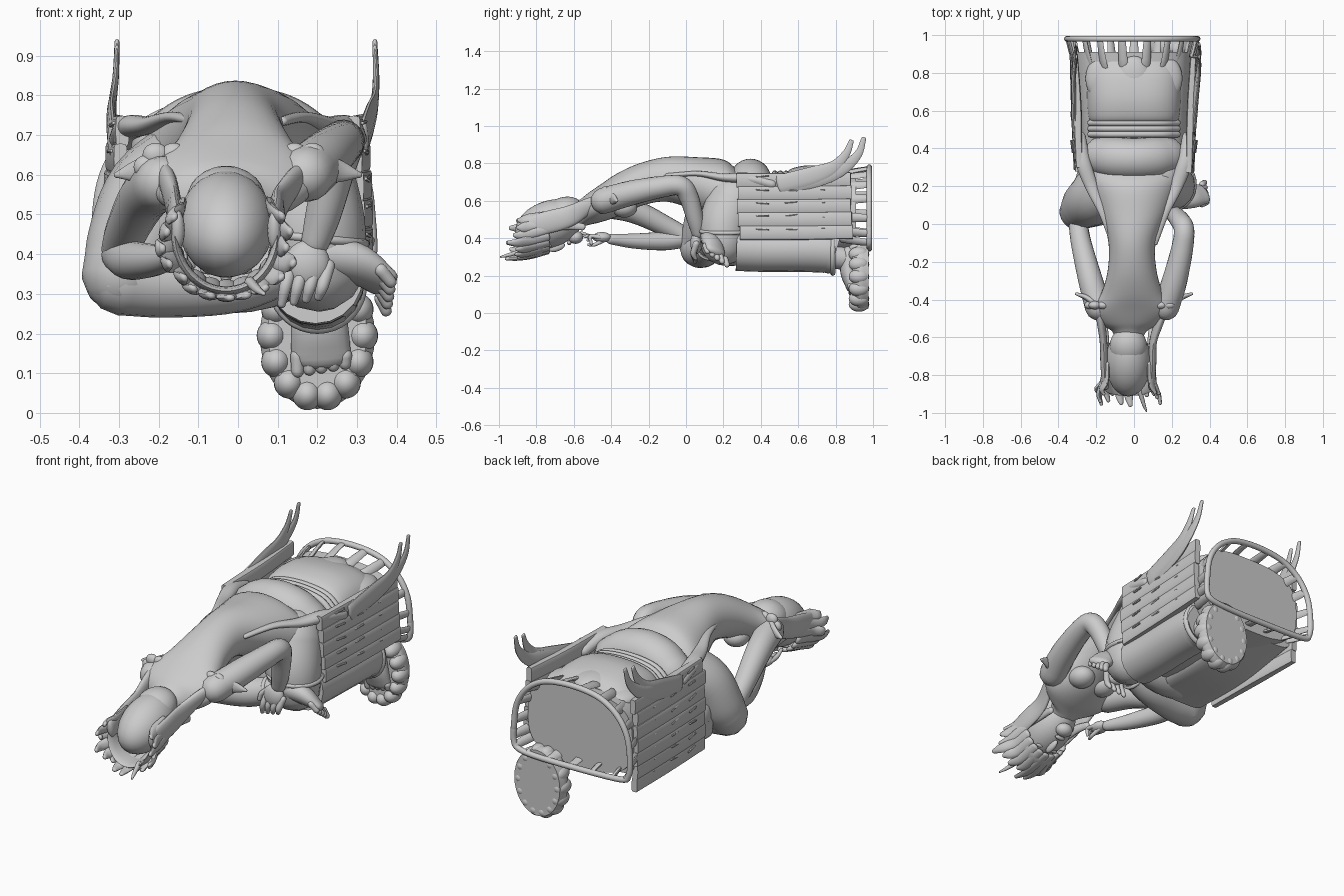
import bpy, bmesh, math, random
from mathutils import Vector, Matrix
random.seed(4)

def finish(name, bm):
    bmesh.ops.recalc_face_normals(bm, faces=bm.faces)
    me = bpy.data.meshes.new(name)
    bm.to_mesh(me); bm.free()
    ob = bpy.data.objects.new(name, me)
    bpy.context.collection.objects.link(ob)
    bpy.ops.object.select_all(action='DESELECT')
    ob.select_set(True)
    bpy.context.view_layer.objects.active = ob
    bpy.ops.object.shade_smooth_by_angle(angle=math.radians(45))
    return ob

def cat(a, b, c, d, t):
    return 0.5 * (2*b + (c-a)*t + (2*a-5*b+4*c-d)*t*t + (3*b-a-3*c+d)*t**3)

# Sweep through (x, y, z, ra, rb); ra lies along ref, rb across it
def tube(name, pts, ref=(1, 0, 0), axis=None, power=2, rounded=True, n=20, sub=5):
    P = [tuple(p) if len(p) == 5 else (*p, p[3]) for p in pts]
    P = [tuple(2*a-b for a, b in zip(P[0], P[1]))] + P + [tuple(2*a-b for a, b in zip(P[-1], P[-2]))]
    S = []
    for i in range(1, len(P)-2):
        for k in range(sub):
            S.append([cat(*(P[i+j][c] for j in (-1, 0, 1, 2)), k/sub) for c in range(5)])
    S.append(list(P[-2]))
    C = [Vector(s[:3]) for s in S]
    bm = bmesh.new(); rings = []
    def ring(c, t, ra, rb):
        u = Vector(ref) - t*t.dot(Vector(ref))
        u.normalize()
        v = t.cross(u)
        r = []
        for k in range(n):
            a = 2*math.pi*k/n
            f = [math.copysign(abs(w)**(2/power), w) for w in (math.cos(a), math.sin(a))]
            r.append(bm.verts.new(c + u*f[0]*ra + v*f[1]*rb))
        rings.append(r)
    last = len(S)-1
    for i, s in enumerate(S):
        t = Vector(axis) if axis else (C[min(i+1, last)] - C[max(i-1, 0)]).normalized()
        ra, rb = max(s[3], .002), max(s[4], .002)
        h = min(ra, rb)
        if rounded and i == 0:
            for a in (80, 55, 28):
                w = math.radians(a)
                ring(C[i]-t*h*math.sin(w), t, ra*math.cos(w), rb*math.cos(w))
        ring(C[i], t, ra, rb)
        if rounded and i == last:
            for a in (28, 55, 80):
                w = math.radians(a)
                ring(C[i]+t*h*math.sin(w), t, ra*math.cos(w), rb*math.cos(w))
    for a, b in zip(rings, rings[1:]):
        for k in range(n):
            bm.faces.new((a[k], a[(k+1) % n], b[(k+1) % n], b[k]))
    bm.faces.new(rings[0]); bm.faces.new(rings[-1])
    return finish(name, bm)

def ball(name, loc, size, rx=0, rz=0):
    bm = bmesh.new()
    m = Matrix.Translation(loc) @ Matrix.Rotation(rz, 4, 'Z') @ Matrix.Rotation(rx, 4, 'X') @ Matrix.Diagonal((*size, 1))
    bmesh.ops.create_uvsphere(bm, u_segments=24, v_segments=14, radius=1, matrix=m)
    return finish(name, bm)

def hoop(name, c, axis, ra, rb, w):
    m = Vector(axis).to_track_quat('Z', 'Y').to_matrix()
    tube(name, [(*(Vector(c)+m @ Vector((ra*math.cos(k*math.pi/6), rb*math.sin(k*math.pi/6), 0))), w)
                for k in range(13)], ref=axis, n=8, sub=3)

Y = (0, 1, 0)
# Torso bending forward, shoulders and neck
tube('torso', [(0, .27, .60, .27, .17), (0, .2, .63, .24, .19), (0, .06, .685, .18, .148), (-.01, -.1, .715, .125, .12),
               (-.01, -.25, .685, .13, .115), (-.01, -.37, .63, .165, .115), (-.015, -.46, .585, .21, .1),
               (-.02, -.525, .555, .165, .085), (-.025, -.57, .53, .09, .075), (-.03, -.64, .5, .07, .07)],
     axis=(0, -1, 0), rounded=False, n=36)
for s in (-1, 1):
    ball('chest', (s*.07, -.33, .565), (.065, .07, .055))

# Head, face, ears and side hair
ball('head', (-.03, -.73, .475), (.12, .19, .125), .35)
ball('hair_bun', (-.03, -.65, .535), (.10, .11, .085), .3)
ball('nose', (-.03, -.69, .352), (.016, .045, .022), .35)
ball('mouth', (-.03, -.625, .375), (.03, .012, .012), .3)
ball('chin', (-.03, -.59, .405), (.045, .04, .035))
for s in (-1, 1):
    ball('eye', (-.03+s*.042, -.73, .36), (.024, .011, .011), .3)
    tube('ear', [(-.03+s*.118, -.72, .47, .014, .03), (-.03+s*.115, -.63, .47, .014, .025), (-.03+s*.12, -.55, .46, .012, .018)])
    tube('side_lock', [(-.03+s*.122, -.86, .46, .018, .05), (-.03+s*.128, -.74, .485, .02, .06),
                       (-.03+s*.132, -.62, .52, .02, .055), (-.02+s*.155, -.52, .575, .022, .04), (-.01+s*.18, -.44, .61, .02, .03)])
    # Flower ornaments on the shoulders
    for k in range(6):
        a = k*math.pi/3
        ball('shoulder_flower', (-.01+s*(.175+.045*math.cos(a)), -.43, .62+.035*math.sin(a)), (.033, .022, .03))
    tube('shoulder_tip', [(s*.2, -.43, .62, .035, .02), (s*.25, -.39, .61, .03, .015), (s*.305, -.37, .6, .008)], ref=(0, 0, 1))

# Ragged crown of leaves round the front of the head
tube('crown_band', [(-.03+.128*math.cos(a), -.8-.04*math.sin(a), .45-.143*math.sin(a), .07, .012)
                    for a in [math.radians(-25+23*k) for k in range(11)]], ref=Y, n=12)
for k in range(15):
    a = math.radians(-28+16.8*k)
    c, s = math.cos(a), math.sin(a)
    r, e = random.uniform(.0, .035), -.885-.08*random.random()
    p = [(-.03+.13*c, -.74, .46-.135*s, .025, .012), (-.03+.136*c, -.83, .44-.138*s, .03, .014),
         (-.03+(.14+r)*c, (e-.85)/2, .43-.14*s, .024, .011), (-.03+(.14+r)*c+.01, e, .43-.14*s, .012, .009)]
    tube('crown_leaf', p, ref=(-s, 0, -c), n=10, sub=3)
tube('crown_spike', [(.03, -.88, .33, .014), (.05, -.95, .31, .01), (.065, -.99, .3, .005)], n=10)

# Arms
tube('resting_arm', [(.17, -.44, .60, .07), (.215, -.3, .64, .067), (.255, -.13, .675, .058), (.265, -.03, .68, .054),
                     (.245, .015, .62, .052), (.215, .05, .5, .045), (.195, .065, .43, .036)], ref=(0, .3, .1))
tube('raised_upper_arm', [(-.19, -.44, .58, .07), (-.235, -.28, .545, .064), (-.28, -.1, .46, .054), (-.295, -.01, .41, .05)])
tube('raised_forearm', [(-.295, -.01, .40, .05), (-.27, -.12, .385, .05), (-.21, -.28, .385, .04), (-.16, -.4, .395, .028)])
ball('resting_hand', (.175, .055, .375), (.057, .032, .06))
ball('raised_hand', (-.15, -.45, .405), (.04, .05, .028))
for k in range(4):
    x = .125+.031*k
    tube('resting_finger', [(x+.01, .055, .37, .017), (x-.005, .04, .32, .016), (x-.015, .05, .275+.006*k, .011)], ref=Y, n=10)
    x = -.18+.02*k
    tube('raised_finger', [(x, -.46, .405, .012), (x, -.51, .41, .011), (x+.005, -.56+.018*k, .43-.02*k, .008)], n=10)
tube('resting_thumb', [(.14, .06, .40, .016), (.105, .05, .37, .013), (.095, .045, .34, .01)], ref=Y, n=10)
tube('raised_thumb', [(-.14, -.44, .39, .013), (-.13, -.49, .365, .01), (-.14, -.52, .365, .008)], n=10)

# Folded leg, lying across the front
tube('folded_thigh', [(-.11, .24, .59, .16), (-.2, .15, .53, .145), (-.26, .1, .42, .125), (-.29, .07, .355, .105)], ref=Y)
tube('folded_shin', [(-.29, .065, .34, .095), (-.17, .08, .325, .085), (0, .11, .33, .075), (.16, .13, .38, .06), (.25, .13, .395, .05)], ref=Y)
hoop('folded_hem', (.1, .125, .355), (1, .15, .25), .067, .067, .01)
tube('folded_foot', [(.22, .125, .40, .05), (.3, .14, .375, .062, .045), (.365, .16, .33, .06, .026)], ref=(0, .8, -.6))
for k in range(5):
    y, z = .105+.026*k, .36-.018*k
    tube('folded_toe', [(.36, y, z, .017), (.385-.003*k, y+.01, z-.03, .015)], ref=Y, n=10)
ball('lap_cloth', (-.03, .24, .42), (.28, .13, .17))

# Hanging leg with its foot
tube('hanging_thigh', [(.14, .26, .6, .15), (.18, .21, .48, .14), (.2, .2, .38, .125)], ref=Y)
tube('hanging_shin', [(.195, .27, .345, .12), (.195, .42, .34, .12), (.2, .6, .34, .12), (.2, .74, .335, .12), (.2, .8, .32, .115)], rounded=False)
hoop('shin_hem', (.2, .785, .325), (0, 1, 0), .112, .112, .014)
hoop('knee_fold', (.19, .21, .44), (.1, 0, 1), .137, .132, .011)
tube('ankle', [(.2, .75, .31, .07), (.2, .86, .29, .06)])
tube('hanging_foot', [(.2, .87, .32, .06, .04), (.205, .87, .22, .072, .045), (.21, .885, .14, .075, .03)])
for k in range(5):
    x = .15+.03*k
    tube('hanging_toe', [(x, .88, .145, .018), (x, .885, .105+.005*k, .016)], n=10)

# Small lotus footrest, petals sunk into the disk
tube('footrest', [(.2, .89, .2, .125, .165), (.2, .93, .195, .145, .185), (.2, .975, .2, .135, .175)], axis=Y, n=32, rounded=False)
for k in range(14):
    a = 2*math.pi*k/14
    ball('footrest_petal', (.2+.115*math.cos(a), .925, .195+.152*math.sin(a)), (.038, .055, .04))

# Throne core and the cushions on its rear
tube('throne_core', [(0, .27, .49, .27, .2), (0, .5, .49, .28, .21), (-.01, .91, .53, .31, .21)], axis=Y, power=3, rounded=False, n=40)
tube('throne_front', [(-.12, .2, .36, .18, .1), (-.12, .55, .36, .18, .1), (-.13, .87, .4, .18, .07)], axis=Y, power=4, rounded=False, n=28)
tube('back_roll', [(-.18, .36, .665, .1, .09), (-.1, .35, .7, .11, .105), (0, .345, .715, .11, .11), (.1, .35, .7, .11, .105), (.18, .36, .665, .1, .09)],
     ref=Y, n=28)
tube('lower_cushion', [(0, .53, .62, .215, .11), (0, .56, .62, .24, .15), (0, .66, .62, .25, .17), (0, .78, .62, .25, .155), (0, .86, .62, .23, .12)],
     axis=Y, power=2.6, rounded=False, n=36)
for y in (.475, .505, .535):
    tube('cushion_cord', [(-.23, y, .66, .017), (-.15, y, .725, .017), (0, y, .745, .017), (.15, y, .725, .017), (.23, y, .66, .017)], ref=Y, n=10)
for x in (-.165, 0, .165):
    ball('cushion_petal', (x, .77, .735-abs(x)*.25), (.092, .12, .042))

for s in (-1, 1):
    # Side planks, shorter beside the hanging leg
    for k in range(2 if s > 0 else 0, 7):
        z = .29+.07*k
        r = random.random()
        x = s*(.295+.008*math.sin(k*.6))
        tube('side_plank', [(x, .27+.03*r, z, .017, .039), (x+s*.008, .6, z, .02+.003*r, .039), (x+s*.022, .88+.02*r, z+.005, .016, .038)],
             power=5, n=12, rounded=False)
        for j in range(3):
            tube('plank_carving', [(x+s*.022, .38+.15*j, z+.02, .005), (x+s*.03, .44+.15*j, z+.01+.02*random.random(), .005)], n=6, sub=2)
    # Curved horns
    d = .02
    for h in (0, 1):
        y = .055*h
        tube('horn', [(s*.315, .5+y, .69, .014, .05), (s*.325+d*.3, .68+y, .735, .013, .05), (s*.33+d*.7, .79+y, .78, .01, .035),
                      (s*.328+d, .855+y*1.2, .85, .008, .022), (s*.325+d, .885+y*1.2, .92+.015*h, .006, .013)], n=14)
    # Sash from the waist over the hip
    tube('sash', [(s*.11, -.1, .735, .016, .012), (s*.165, .06, .745, .022, .014), (s*.225, .2, .725, .034, .022),
                  (s*.27, .33, .72, .04, .03), (s*.29, .46, .69, .035, .03)])

# Arched base rim and the short slats holding it
A = [math.radians(18*k) for k in range(11)]
arch = [(-.01+.345*math.copysign(abs(math.cos(a))**.8, math.cos(a)), .46+.32*math.sin(a)**.85 if 0 < k < 10 else .46) for k, a in enumerate(A)]
arch += [(-.345, .385), (-.3, .355), (-.05, .345), (.2, .345), (.31, .36), (.335, .4), arch[0]]
tube('base_rim', [(x, .98, z, .015, .015) for x, z in arch], ref=Y, n=12)
for (x0, z0), (x1, z1) in zip(arch, arch[1:]):
    for f in (.2, .7) if abs(x1-x0) > .2 else (.4,):
        x, z = x0+(x1-x0)*f, z0+(z1-z0)*f
        tube('base_slat', [(x*.87, .83, .56+(z-.56)*.87, .026, .01), (x*.95, .91, .56+(z-.56)*.95, .024, .01), (x, .98, z, .02, .01)],
             ref=(-(z-.56), 0, x), n=8, sub=2)
